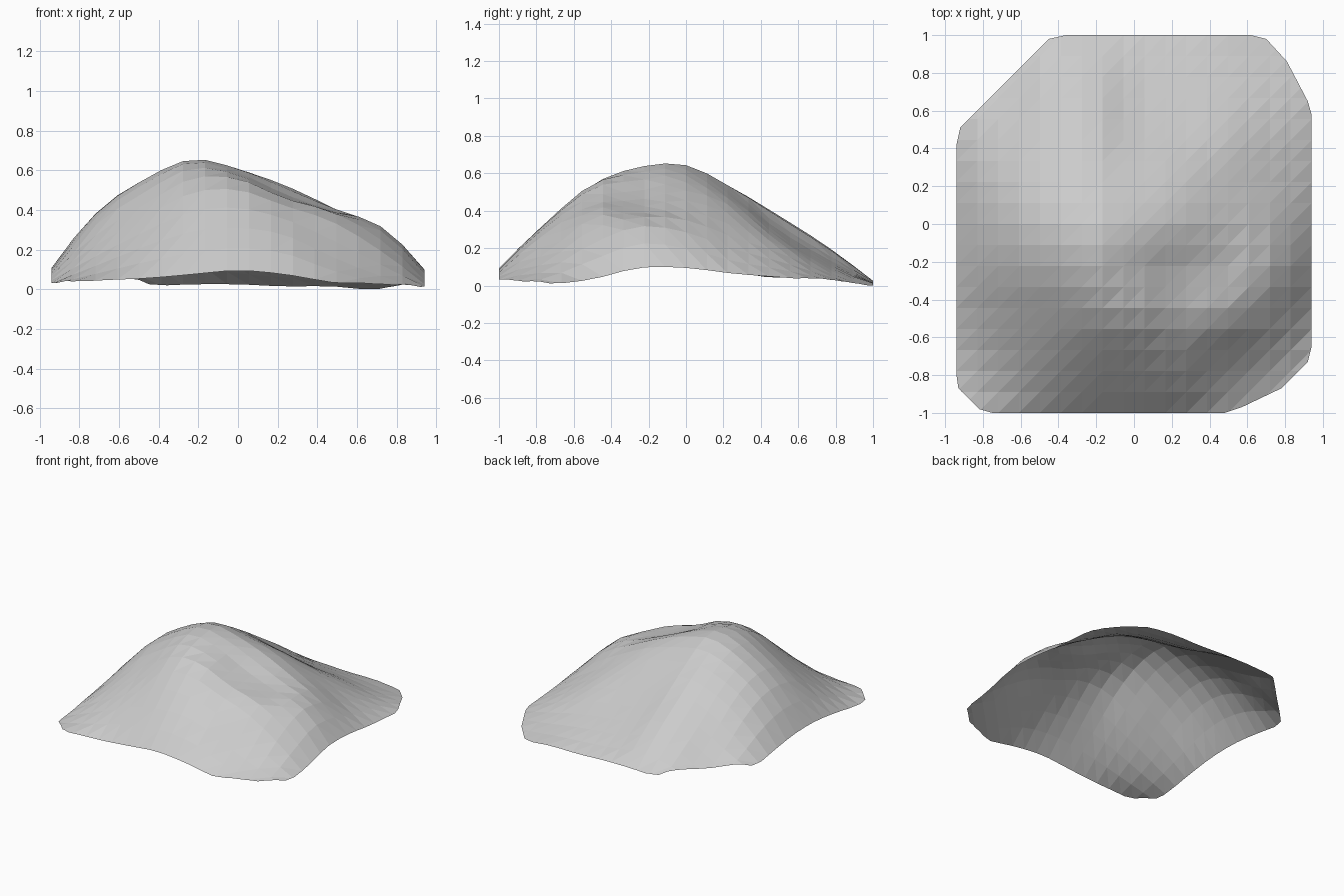
import bpy
import bmesh
from mathutils import Vector

default_cube = bpy.data.objects.get("Cube")
if default_cube:
    bpy.data.objects.remove(default_cube, do_unlink=True)

HALF_X, HALF_Y = 0.94, 1.0
CELLS_X, CELLS_Y = 17, 18

# Coarse hill heights in hundredths, rows from front to back, columns left to right
SURVEY = [[int(value) for value in row.split()] for row in (
    "3 5 6 8 10 8 4 1 0",
    "4 14 24 32 34 30 19 9 1",
    "8 26 40 53 54 45 38 24 4",
    "11 37 53 64 59 48 40 33 10",
    "11 40 56 65 61 53 42 30 10",
    "8 33 47 53 49 44 34 21 7",
    "4 18 31 38 31 27 23 14 5",
    "2 4 16 22 16 13 10 6 3",
    "0 1 2 3 3 2 2 0 0",
)]


def spline(values, t):
    """Smooth interpolation through evenly spaced values, t from 0 to 1."""
    last = len(values) - 1
    i = min(int(t * last), last - 1)
    f = t * last - i
    b, c = values[i], values[i + 1]
    # Past the ends, continue the curvature of the nearest three values
    a = values[i - 1] if i > 0 else 3 * (b - c) + values[i + 2]
    d = values[i + 2] if i + 2 <= last else 3 * (c - b) + values[i - 1]
    return b + f / 2 * (c - a + f * (2 * a - 5 * b + 4 * c - d
                                     + f * (3 * (b - c) + d - a)))


def height(u, v):
    return spline([spline(row, u) for row in SURVEY], v) / 100


def cut_corner(bm, start, end):
    """Trim away everything outside the line, which runs anticlockwise."""
    along = Vector((end[0] - start[0], end[1] - start[1], 0))
    outward = Vector((along.y, -along.x, 0)).normalized()
    geometry = bm.verts[:] + bm.edges[:] + bm.faces[:]
    bmesh.ops.bisect_plane(bm, geom=geometry, plane_co=(*start, 0),
                           plane_no=outward, clear_outer=True)


# Hill surface: an open faceted sheet with parallel diagonals
bm = bmesh.new()
grid = []
for j in range(CELLS_Y + 1):
    v = j / CELLS_Y
    row = []
    for i in range(CELLS_X + 1):
        u = i / CELLS_X
        row.append(bm.verts.new(((2 * u - 1) * HALF_X, (2 * v - 1) * HALF_Y,
                                 height(u, v))))
    grid.append(row)

for j in range(CELLS_Y):
    for i in range(CELLS_X):
        a, b = grid[j][i], grid[j][i + 1]
        c, d = grid[j + 1][i + 1], grid[j + 1][i]
        bm.faces.new((a, b, c))
        bm.faces.new((a, c, d))

# Trimmed corners, one outline per corner
CORNERS = (
    [(-0.94, -0.80), (-0.93, -0.87), (-0.82, -0.98), (-0.75, -1)],
    [(0.48, -1), (0.57, -0.97), (0.78, -0.87), (0.92, -0.73), (0.94, -0.65)],
    [(0.94, 0.58), (0.92, 0.65), (0.81, 0.86), (0.70, 0.98), (0.62, 1)],
    [(-0.36, 1), (-0.45, 0.98), (-0.92, 0.51), (-0.94, 0.42)],
)
for outline in CORNERS:
    for start, end in zip(outline, outline[1:]):
        cut_corner(bm, start, end)

# Rest the lowest point on the ground
lowest = min(vert.co.z for vert in bm.verts)
bmesh.ops.translate(bm, verts=bm.verts[:], vec=(0, 0, -lowest))

mesh = bpy.data.meshes.new("hill")
bm.to_mesh(mesh)
bm.free()
hill = bpy.data.objects.new("hill", mesh)
bpy.context.collection.objects.link(hill)

# Plain light grey stone
stone = bpy.data.materials.new("light_grey")
stone.use_nodes = True
colour = (0.6, 0.6, 0.6, 1)
stone.diffuse_color = colour
for node in stone.node_tree.nodes:
    if node.type == "BSDF_PRINCIPLED":
        node.inputs["Base Color"].default_value = colour
mesh.materials.append(stone)
